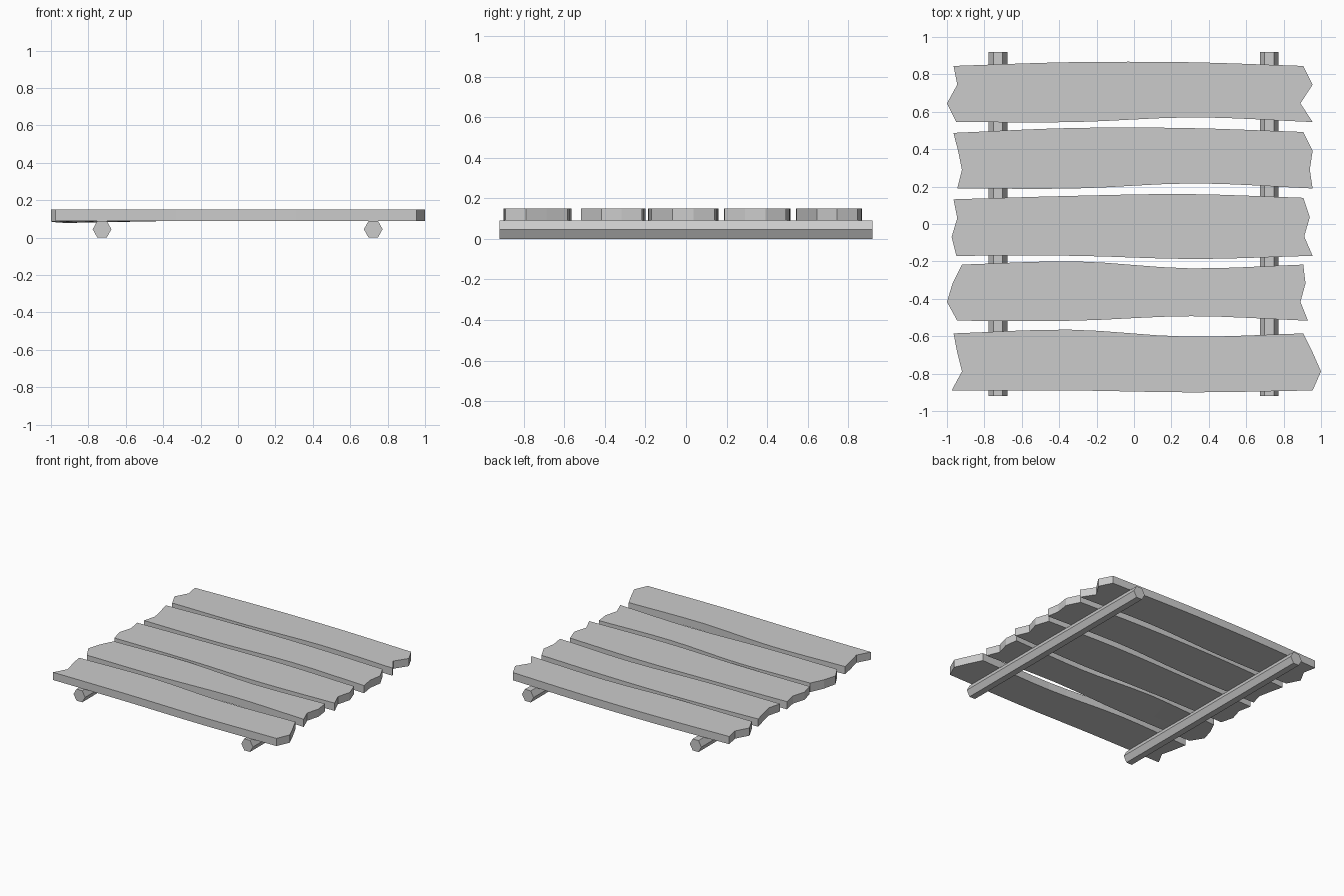
import bpy, bmesh, math

if "Cube" in bpy.data.objects:
    bpy.data.objects.remove(bpy.data.objects["Cube"])

Z_BOT, Z_TOP = 0.09, 0.15
SEG = 4  # subdivisions per span of a wavy long edge


def wavy(vals):
    """Smooth curve through four evenly spaced heights."""
    p = [2 * vals[0] - vals[1]] + list(vals) + [2 * vals[-1] - vals[-2]]
    out = []
    for i in range(1, len(p) - 2):
        a, b, c, d = p[i - 1:i + 3]
        for k in range(SEG):
            t = k / SEG
            out.append(b + 0.5 * t * (c - a + t * (2*a - 5*b + 4*c - d
                                                   + t * (3*(b - c) + d - a))))
    return out + [vals[-1]]


def plank(name, back, front, left, right, sag=0.0):
    """back/front: y of the long edges from left to right;
    left/right: x of the ragged ends from back to front."""
    yb, yf = wavy(back), wavy(front)
    n, m = len(yb), len(left)
    bm = bmesh.new()
    grid = [[bm.verts.new((left[r] + (right[r] - left[r]) * c / (n - 1),
                           yb[c] + (yf[c] - yb[c]) * r / (m - 1), Z_TOP))
             for c in range(n)] for r in range(m)]
    for r in range(m - 1):
        for c in range(n - 1):
            bm.faces.new((grid[r][c], grid[r + 1][c],
                          grid[r + 1][c + 1], grid[r][c + 1]))
    # thickness, with an optional sag under the back left corner
    ext = bmesh.ops.extrude_face_region(bm, geom=bm.faces[:], use_keep_orig=True)
    for v in ext["geom"]:
        if isinstance(v, bmesh.types.BMVert):
            w = (v.co.y - front[0]) / (back[0] - front[0])
            v.co.z = Z_BOT - sag * max(0, (-v.co.x - 0.33) / 0.62) * max(0, w)
    bmesh.ops.recalc_face_normals(bm, faces=bm.faces[:])
    me = bpy.data.meshes.new(name)
    bm.to_mesh(me)
    bm.free()
    bpy.context.collection.objects.link(bpy.data.objects.new(name, me))


# five uneven planks, back to front
plank("plank_1", (.845, .865, .865, .845), (.545, .545, .57, .545),
      (-.965, -.945, -1, -.95), (.905, .955, .89, .955))
plank("plank_2", (.487, .513, .513, .492), (.19, .19, .217, .19),
      (-.965, -.94, -.92, -.945), (.905, .955, .94, .955))
plank("plank_3", (.132, .15, .16, .14), (-.17, -.17, -.187, -.17),
      (-.965, -.945, -.975, -.95), (.905, .94, .91, .955))
plank("plank_4", (-.217, -.2, -.237, -.217), (-.517, -.517, -.493, -.517),
      (-.92, -.97, -1, -.945), (.905, .917, .89, .93), sag=0.012)
plank("plank_5", (-.585, -.565, -.602, -.585), (-.89, -.89, -.9, -.89),
      (-.965, -.945, -.92, -.975), (.905, .955, 1, .955))

# two hexagonal support rails, corners pointing sideways
for name, x in (("left_rail", -.727), ("right_rail", .723)):
    bm = bmesh.new()
    rings = [[bm.verts.new((x + .05 * math.cos(i * math.pi / 3), y,
                            .045 + .052 * math.sin(i * math.pi / 3)))
              for i in range(6)] for y in (-.92, .92)]
    for i in range(6):
        j = (i + 1) % 6
        bm.faces.new((rings[0][i], rings[0][j], rings[1][j], rings[1][i]))
    for ring in rings:
        bm.faces.new(ring)
    bmesh.ops.recalc_face_normals(bm, faces=bm.faces[:])
    me = bpy.data.meshes.new(name)
    bm.to_mesh(me)
    bm.free()
    bpy.context.collection.objects.link(bpy.data.objects.new(name, me))
